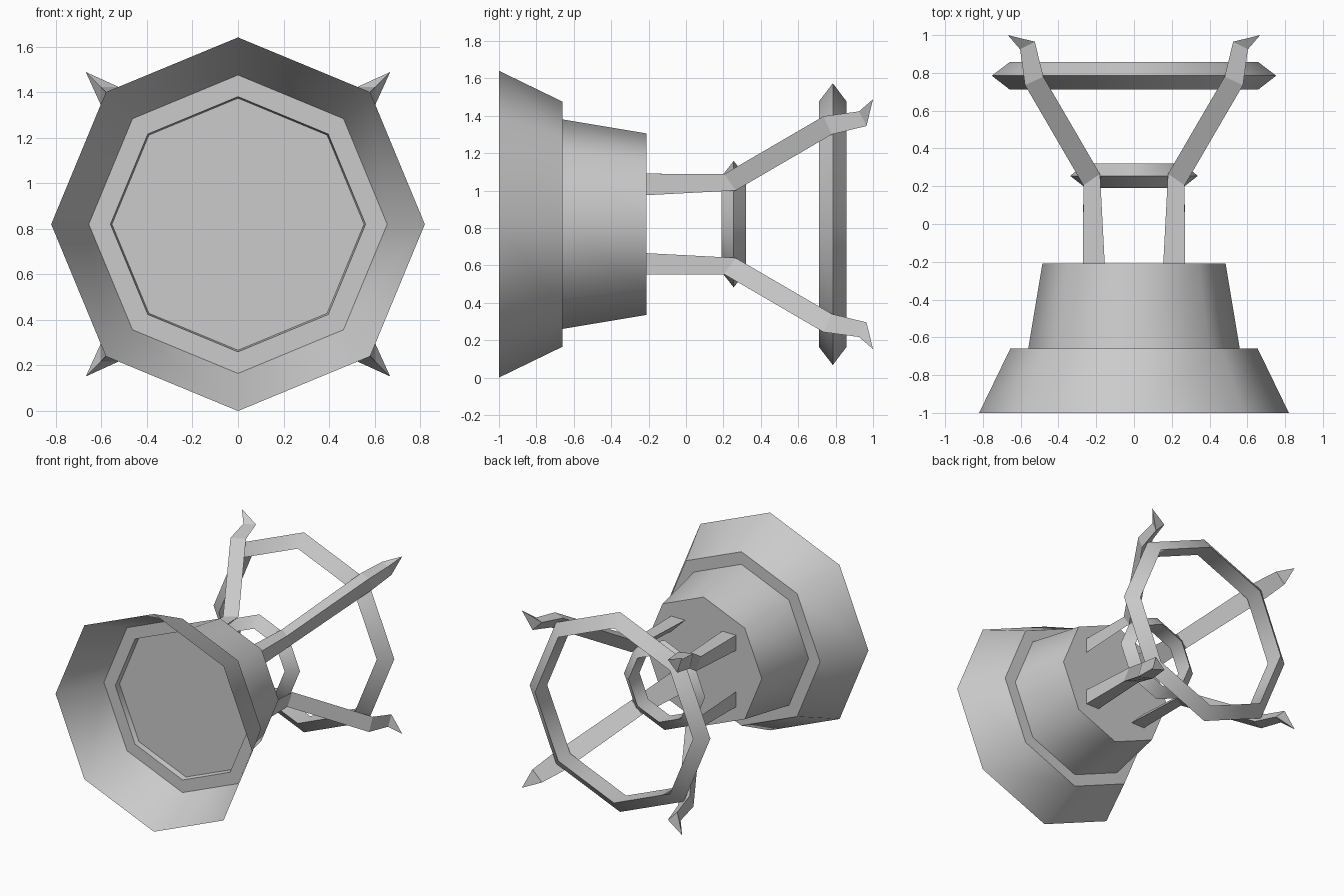
import bpy
import bmesh
from math import sin, cos, pi, radians

cube = bpy.data.objects.get("Cube")
if cube:
    bpy.data.objects.remove(cube, do_unlink=True)

SIDES = 8
CENTRE_Z = 0.82

grey = bpy.data.materials.new("plain grey")
grey.use_nodes = True
grey.diffuse_color = (0.6, 0.6, 0.6, 1)
grey.node_tree.nodes["Principled BSDF"].inputs["Base Color"].default_value = grey.diffuse_color


def finish(name, bm, smooth_angle=None):
    bmesh.ops.recalc_face_normals(bm, faces=bm.faces)
    mesh = bpy.data.meshes.new(name)
    bm.to_mesh(mesh)
    bm.free()
    mesh.materials.append(grey)
    if smooth_angle:
        mesh.shade_smooth()
        mesh.set_sharp_from_angle(angle=radians(smooth_angle))
    obj = bpy.data.objects.new(name, mesh)
    obj.location.z = CENTRE_Z
    bpy.context.collection.objects.link(obj)
    return obj


def bridge(bm, a, b):
    """Join two equal closed loops with quads."""
    n = len(a)
    for i in range(n):
        j = (i + 1) % n
        bm.faces.new((a[i], a[j], b[j], b[i]))


def turned(name, profile, closed=False, cap=False):
    """Turn (radius, y) points into an eight-sided form around the y axis."""
    bm = bmesh.new()
    loops = [[bm.verts.new((r * sin(2 * pi * k / SIDES), y, r * cos(2 * pi * k / SIDES)))
              for k in range(SIDES)] for r, y in profile]
    for a, b in zip(loops, loops[1:]):
        bridge(bm, a, b)
    if closed:
        bridge(bm, loops[-1], loops[0])
    if cap:
        bm.faces.new(loops[-1])
    return finish(name, bm, 50)


def strut(name, sx, sz):
    """Three-sided bent arm on a diagonal, ending in an outward hook."""
    # outer edge offset and y, inner edge offset and y
    stations = [(0.27, -0.21, 0.155, -0.21),
                (0.268, 0.205, 0.18, 0.265),
                (0.577, 0.735, 0.48, 0.78),
                (0.603, 0.925, 0.525, 0.965)]
    bm = bmesh.new()
    loops = []
    for o, oy, i, iy in stations:
        corners = [(o, oy, o), (i, iy, o), (o, iy, i)]
        loops.append([bm.verts.new((sx * x, y, sz * z)) for x, y, z in corners])
    for a, b in zip(loops, loops[1:]):
        bridge(bm, a, b)
    bm.faces.new(loops[0])
    tip = bm.verts.new((sx * 0.668, 1.0, sz * 0.668))
    end = loops[-1]
    for k in range(3):
        bm.faces.new((end[k], end[(k + 1) % 3], tip))
    return finish(name, bm)


# Open flared bell, stepping in to the tapered body with its closed back
turned("bell_and_body", [(0.82, -1), (0.655, -0.66), (0.56, -0.66), (0.485, -0.21)], cap=True)

# Recessed plate inside the bell
turned("front_plate", [(0.553, -0.62)], cap=True)

# Three-sided hoops
turned("small_hoop", [(0.338, 0.255), (0.255, 0.32), (0.255, 0.19)], closed=True)
turned("large_hoop", [(0.753, 0.785), (0.658, 0.857), (0.658, 0.712)], closed=True)

# Four diagonal arms
for side, sx in (("left", 1), ("right", -1)):
    for level, sz in (("upper", 1), ("lower", -1)):
        strut(f"{level}_{side}_arm", sx, sz)
